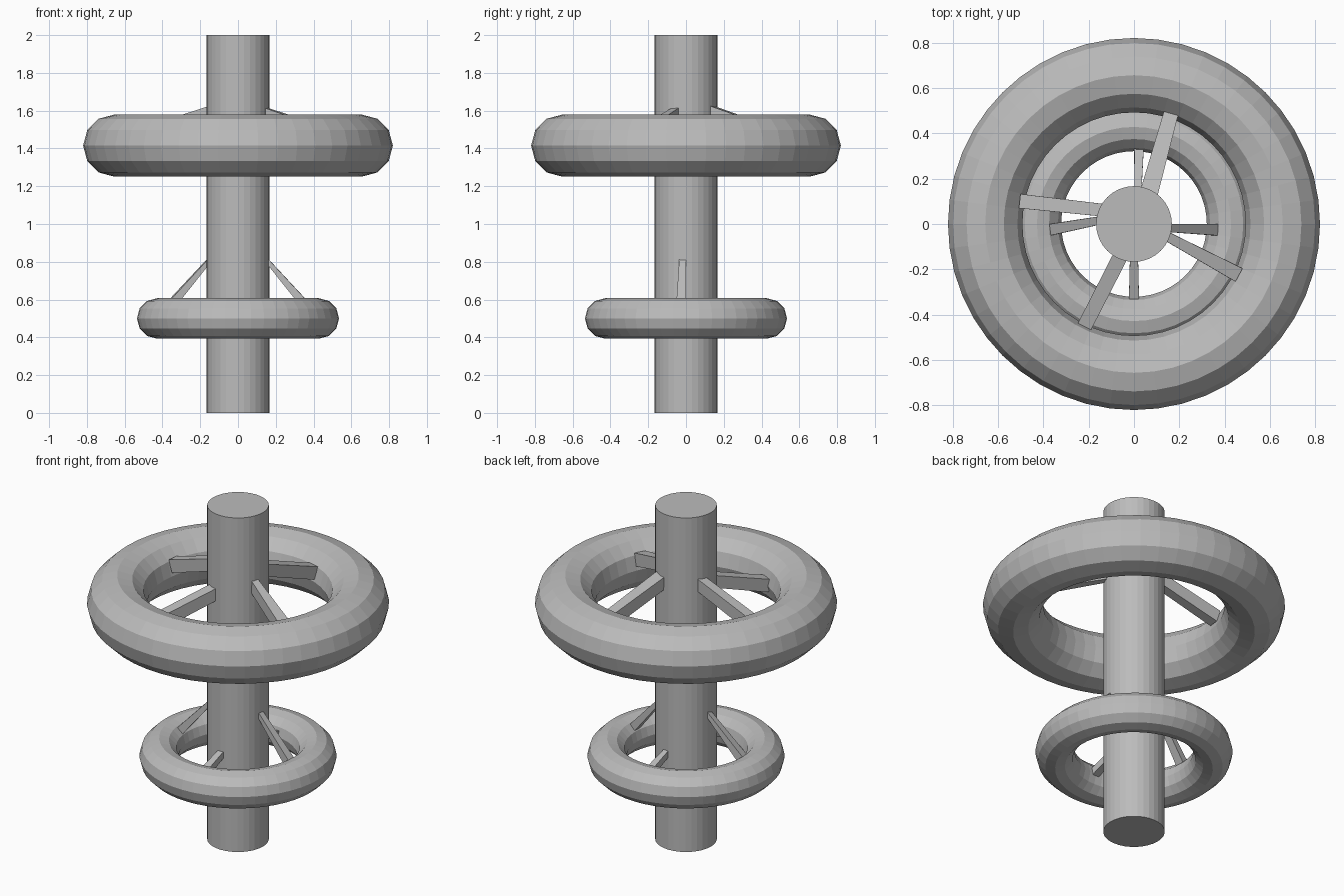
import bpy
import bmesh
from mathutils import Vector

cube = bpy.data.objects.get("Cube")
if cube:
    bpy.data.objects.remove(cube, do_unlink=True)

grey = bpy.data.materials.new("grey")
grey.use_nodes = True
color = (0.5, 0.5, 0.5, 1)
grey.diffuse_color = color
grey.node_tree.nodes["Principled BSDF"].inputs["Base Color"].default_value = color


def finish(name):
    obj = bpy.context.object
    obj.name = name
    obj.data.materials.append(grey)


def ring(name, major, z):
    bpy.ops.mesh.primitive_torus_add(
        major_radius=major, minor_radius=major / 4,
        major_segments=48, minor_segments=12, location=(0, 0, z))
    finish(name)


def spoke(name, start, end, width, height):
    """Tapered bar; start and end are the middle of its top edge, sizes are (start, end)."""
    start, end = Vector(start), Vector(end)
    along = (end - start).normalized()
    side = along.cross(Vector((0, 0, 1))).normalized()
    up = side.cross(along)
    bm = bmesh.new()
    loops = []
    for point, w, h in ((start - along * 0.03, width[0], height[0]), (end, width[1], height[1])):
        corners = ((-0.5, 0), (0.5, 0), (0.5, -1), (-0.5, -1))
        loops.append([bm.verts.new(point + side * (a * w) + up * (b * h)) for a, b in corners])
    for loop in loops:
        bm.faces.new(loop)
    for i in range(4):
        j = (i + 1) % 4
        bm.faces.new((loops[0][i], loops[0][j], loops[1][j], loops[1][i]))
    bmesh.ops.recalc_face_normals(bm, faces=bm.faces)
    mesh = bpy.data.meshes.new(name)
    bm.to_mesh(mesh)
    bm.free()
    obj = bpy.data.objects.new(name, mesh)
    bpy.context.collection.objects.link(obj)
    mesh.materials.append(grey)


# Central column
bpy.ops.mesh.primitive_cylinder_add(vertices=32, radius=0.167, depth=2, location=(0, 0, 1))
finish("column")

# Rings
ring("upper_ring", 0.656, 1.415)
ring("lower_ring", 0.428, 0.5)

# Upper spokes
thick = (0.07, 0.075)
spoke("upper_spoke_back", (0.07, 0.152, 1.62), (0.163, 0.487, 1.5), (0.08, 0.065), thick)
spoke("upper_spoke_left", (0.163, -0.064, 1.61), (0.463, -0.225, 1.51), (0.04, 0.066), thick)
spoke("upper_spoke_front", (-0.066, -0.154, 1.55), (-0.225, -0.465, 1.45), (0.066, 0.065), thick)
spoke("upper_spoke_right", (-0.165, 0.064, 1.62), (-0.504, 0.101, 1.51), (0.055, 0.063), thick)

# Lower spokes: steep at the sides, shallow at front and back
thin = (0.02, 0.045)
spoke("lower_spoke_left", (0.165, -0.018, 0.81), (0.374, -0.026, 0.585), (0.035, 0.05), thin)
spoke("lower_spoke_right", (-0.165, 0.013, 0.81), (-0.374, -0.026, 0.585), (0.035, 0.05), thin)
spoke("lower_spoke_back", (0.018, 0.165, 0.59), (0.022, 0.34, 0.53), (0.03, 0.042), (0.035, 0.045))
spoke("lower_spoke_front", (0, -0.165, 0.59), (0, -0.35, 0.53), (0.035, 0.045), (0.035, 0.045))
